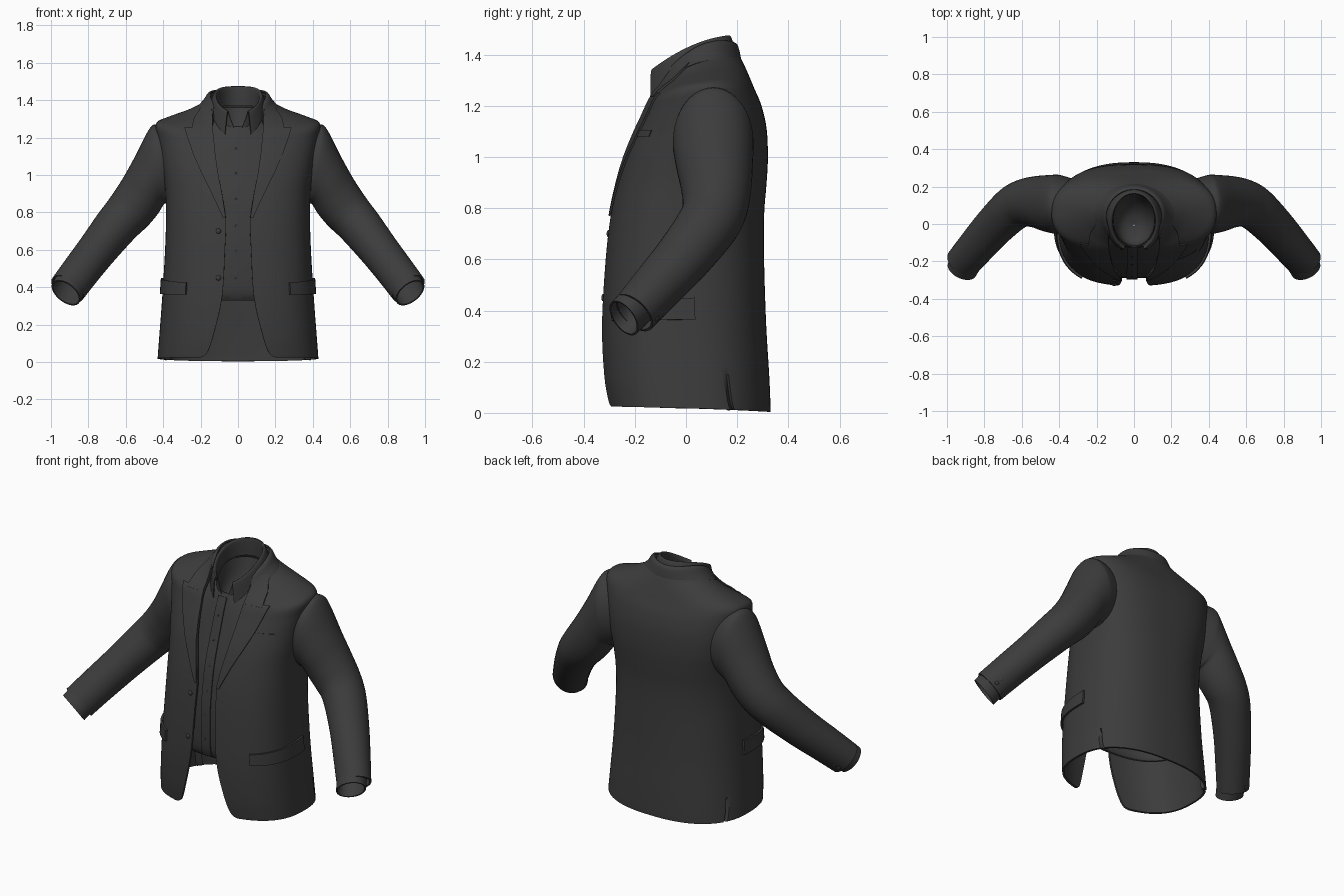
import bpy, math
from mathutils import Vector
from mathutils.bvhtree import BVHTree

if "Cube" in bpy.data.objects:
    bpy.data.objects.remove(bpy.data.objects["Cube"])

charcoal = bpy.data.materials.new("charcoal_cloth")
charcoal.diffuse_color = (0.045, 0.045, 0.045, 1)
charcoal.use_nodes = True
charcoal.node_tree.nodes["Principled BSDF"].inputs["Base Color"].default_value = charcoal.diffuse_color


def spline(rows, n):
    """Smoothly interpolate rows of numbers, n steps per span."""
    out = []
    for i in range(len(rows) - 1):
        a, b, c, d = rows[max(i - 1, 0)], rows[i], rows[i + 1], rows[min(i + 2, len(rows) - 1)]
        for k in range(n):
            t = k / n
            out.append([0.5 * (2 * q + (r - p) * t + (2 * p - 5 * q + 4 * r - s) * t * t
                               + (3 * q - p - 3 * r + s) * t ** 3) for p, q, r, s in zip(a, b, c, d)])
    out.append(list(rows[-1]))
    return out


def grid_faces(rows, cols, wrap=False):
    span = cols if wrap else cols - 1
    return [(j * cols + i, j * cols + (i + 1) % cols, (j + 1) * cols + (i + 1) % cols, (j + 1) * cols + i)
            for j in range(rows - 1) for i in range(span)]


def make(name, verts, faces, thick=0.0, offset=-1):
    me = bpy.data.meshes.new(name)
    me.from_pydata([tuple(v) for v in verts], [], faces)
    me.materials.append(charcoal)
    ob = bpy.data.objects.new(name, me)
    bpy.context.collection.objects.link(ob)
    bpy.ops.object.select_all(action='DESELECT')
    ob.select_set(True)
    bpy.context.view_layer.objects.active = ob
    if thick:
        m = ob.modifiers.new("cloth", 'SOLIDIFY')
        m.thickness, m.offset = thick, offset
        bpy.ops.object.modifier_apply(modifier=m.name)
    bpy.ops.object.shade_smooth_by_angle(angle=math.radians(40))
    return ob


def body_loft(name, rows, n, cols, thick, vent_col=None):
    """Rings around the body: half width, y front, y back, z front, z side, z back, power, half opening."""
    verts, rings = [], spline(rows, n)
    for w, yf, yb, zf, zs, zb, p, e in rings:
        t0 = math.asin(min(1, max(0, e) / w) ** (1 / p))
        for i in range(cols):
            t = t0 + (2 * math.pi - 2 * t0) * i / (cols - 1)
            s, c = math.sin(t), math.cos(t)
            # the lower back is rounder than the front
            q = p + (.08 * min(1, max(0, (1 - zs) * 3)) if c < 0 else 0)
            y = (yf + yb) / 2 - (yb - yf) / 2 * math.copysign(abs(c) ** q, c)
            z = zs + (zf - zb) / 2 * c + ((zf + zb) / 2 - zs) * c * c
            x = w * math.copysign(abs(s) ** q, s)
            # vent: a narrow pleat low on each side
            if vent_col in (i, cols - 1 - i) and z < .13:
                x *= .94
            verts.append(Vector((x, y, z)))
    faces = grid_faces(len(rings), cols)
    make(name, verts, faces, thick)
    return BVHTree.FromPolygons(verts, faces)


def flat(w, yf, yb, z, p, e=0.0):
    return (w, yf, yb, z, z, z, p, e)


# Jacket body, open in front
jacket = body_loft("jacket_body", [
    (.43, -.308, .33, .025, .018, .004, .75, .20),
    (.428, -.313, .33, .05, .045, .035, .75, .165),
    flat(.42, -.325, .325, .15, .75, .13),
    flat(.405, -.33, .313, .35, .75, .085),
    flat(.39, -.315, .305, .60, .75, .07),
    flat(.385, -.295, .305, .77, .75, .065),
    flat(.388, -.268, .315, .90, .74, .085),
    flat(.40, -.24, .32, 1.0, .74, .105),
    (.415, -.205, .315, 1.09, 1.10, 1.11, .75, .12),
    (.43, -.172, .295, 1.16, 1.20, 1.20, .77, .13),
    (.437, -.15, .268, 1.21, 1.276, 1.265, .82, .135),
    (.37, -.132, .245, 1.245, 1.308, 1.32, .92, .135),
    (.27, -.12, .225, 1.265, 1.34, 1.365, 1, .135),
    (.19, -.115, .21, 1.28, 1.38, 1.395, 1, .13),
    (.16, -.11, .195, 1.29, 1.415, 1.425, 1, .125)], 4, 181, .012, 55)

# Jacket collar rolled around the neck
body_loft("jacket_collar", [
    (.212, -.122, .216, 1.27, 1.368, 1.378, 1, .14),
    (.186, -.12, .211, 1.285, 1.395, 1.405, 1, .135),
    (.165, -.115, .201, 1.295, 1.425, 1.438, 1, .13),
    (.148, -.105, .185, 1.30, 1.43, 1.45, 1, .125)], 4, 97, .008)

# Shirt body
shirt = body_loft("shirt_body", [
    flat(.365, -.262, .275, .33, .8),
    flat(.37, -.285, .275, .39, .8),
    flat(.36, -.288, .27, .60, .8),
    flat(.36, -.27, .27, .77, .8),
    flat(.36, -.245, .28, .90, .8),
    flat(.37, -.182, .27, 1.10, .9),
    (.32, -.155, .24, 1.18, 1.20, 1.20, 1, 0),
    (.2, -.135, .2, 1.23, 1.30, 1.31, 1, 0),
    (.12, -.122, .17, 1.26, 1.34, 1.36, 1, 0)], 4, 97, .008)

# Shirt collar: stand, fold and turned-down leaf, open at the throat
body_loft("shirt_collar", [
    (.15, -.158, .192, 1.19, 1.37, 1.41, 1, .07),
    (.143, -.157, .188, 1.25, 1.395, 1.435, 1, .065),
    (.131, -.154, .176, 1.32, 1.425, 1.468, 1, .058),
    (.122, -.142, .166, 1.33, 1.43, 1.475, 1, .052),
    (.114, -.13, .16, 1.31, 1.415, 1.46, 1, .045),
    (.112, -.125, .16, 1.25, 1.34, 1.37, 1, .02)], 4, 81, .005)

# Hollow lining that closes the neck opening
body_loft("neck_lining", [
    (.004, -.01, -.002, 1.16, 1.16, 1.16, 1, 0),
    (.06, -.07, .07, 1.17, 1.175, 1.185, 1, 0),
    (.10, -.11, .13, 1.20, 1.23, 1.25, 1, 0),
    (.114, -.122, .163, 1.26, 1.34, 1.36, 1, 0)], 4, 49, .003)


def plate(name, bvh, rays, thick=.01, lift=.006):
    """Thin cloth plate laid on a surface; rays is a grid of (origin, direction)."""
    verts = []
    for row in rays:
        last = None
        for o, d in row:
            dist = bvh.ray_cast(o, d)[3]
            if dist is None or (last is not None and abs(dist - last) > .08):
                dist = last if last is not None else 1.0
            last = dist
            verts.append(o + d * (dist - lift))
    make(name, verts, grid_faces(len(rays), len(rays[0])), thick, 0)


def front_rays(edges, s=1, n=5, cols=11):
    """Rays from the front between an inner and an outer edge; edge rows are z, inner x, outer x."""
    rows = [[p + (q - p) * k / n for p, q in zip(a, b)] for a, b in zip(edges, edges[1:]) for k in range(n)]
    rows.append(edges[-1])
    return [[(Vector((s * (xo + (xi - xo) * k / (cols - 1)), -1, z)), Vector((0, 1, 0)))
             for k in range(cols)] for z, xi, xo in rows]


def side_rays(s):
    """Rays towards the body axis for a hip pocket flap."""
    out = []
    for j in range(7):
        row = []
        for k in range(15):
            u, v = k / 14, j / 6
            a = math.radians(-46 + 51 * u)
            d = Vector((s * math.cos(a), math.sin(a), 0))
            z = .36 + .005 * u + v * (.065 + .02 * u)
            row.append((d + Vector((0, 0, z)), -d))
        out.append(row)
    return out


def button(name, p, axis, r=.012):
    bpy.ops.mesh.primitive_uv_sphere_add(segments=16, ring_count=8, radius=r, location=p)
    ob = bpy.context.object
    ob.name = name
    ob.scale = (1, 1, .5)
    ob.rotation_euler = Vector(axis).to_track_quat('Z', 'Y').to_euler()
    ob.data.materials.append(charcoal)
    bpy.ops.object.shade_smooth()


# Sleeve sections: outer x, z, inner x, z, centre y, half depth
SLEEVE = [(.35, 1.265, .31, .88, .10, .14), (.43, 1.272, .37, .85, .105, .156),
          (.475, 1.245, .38, .845, .107, .157),
          (.55, 1.10, .395, .845, .112, .15), (.62, .975, .43, .79, .118, .138),
          (.69, .87, .485, .725, .112, .127), (.75, .79, .55, .665, .08, .12),
          (.84, .66, .655, .55, -.013, .11), (.92, .55, .755, .43, -.115, .10),
          (.992, .45, .832, .332, -.203, .09)]
CUFF = [(.935, .51, .79, .405, -.155, .076), (.968, .465, .825, .355, -.203, .077),
        (.99, .425, .85, .315, -.243, .075)]


def tube(name, rows, s, n, thick, cols=40):
    rings = spline(rows, n)
    mid = [Vector(((r[0] + r[2]) / 2, r[4], (r[1] + r[3]) / 2)) for r in rings]
    verts = []
    for j, r in enumerate(rings):
        d = mid[min(j + 1, len(mid) - 1)] - mid[max(j - 1, 0)]
        u = Vector(((r[0] - r[2]) / 2, 0, (r[1] - r[3]) / 2))
        v = d.cross(u).normalized() * r[5]
        for i in range(cols):
            t = 2 * math.pi * i / cols
            p = mid[j] + u * math.cos(t) + v * math.sin(t)
            verts.append((s * p.x, p.y, p.z))
    faces = grid_faces(len(rings), cols, True)
    if s < 0:
        faces = [f[::-1] for f in faces]
    make(name, verts, faces, thick)


for s, side in ((1, "left"), (-1, "right")):
    tube(side + "_sleeve", SLEEVE, s, 5, .01)
    tube(side + "_shirt_cuff", CUFF, s, 3, .008)
    # Lapel and the collar leaf above its notch
    plate(side + "_lapel", jacket, front_rays(
        [(.77, .065, .08), (.9, .085, .14), (1.0, .105, .19), (1.1, .12, .235),
         (1.2, .13, .27), (1.25, .135, .285)], s), .008, .005)
    plate(side + "_collar_leaf", jacket, front_rays(
        [(1.235, .135, .25), (1.30, .135, .235), (1.37, .14, .19)], s), .01, .006)
    plate(side + "_pocket_flap", jacket, side_rays(s), .012, .008)
    # Sleeve buttons along the back of the cuff
    for k in range(4):
        a = Vector((.884, -.058, .432)) + Vector((.016, -.0185, -.021)) * k
        button(side + "_sleeve_button", (s * a.x, a.y, a.z), (s * .35, .82, -.45))

# Chest pocket welt, shirt placket and front buttons
plate("chest_pocket", jacket, front_rays([(1.08, .20, .33), (1.105, .20, .335)]), .004, .002)
plate("shirt_placket", shirt, front_rays([(.34, -.04, .02), (.8, -.04, .02), (1.24, -.035, .02)], 1, 16, 7), .006, .004)
for z in (.45, .59, .73, .87, 1.01, 1.14):
    hit = shirt.ray_cast(Vector((-.01, -1, z)), Vector((0, 1, 0)))[0]
    button("shirt_button", hit - Vector((0, .006, 0)), (0, -1, 0), .006)
for z in (.70, .45):
    hit = jacket.ray_cast(Vector((-.105, -1, z)), Vector((0, 1, 0)))[0]
    button("jacket_button", hit - Vector((0, .002, 0)), (0, -1, 0), .014)
